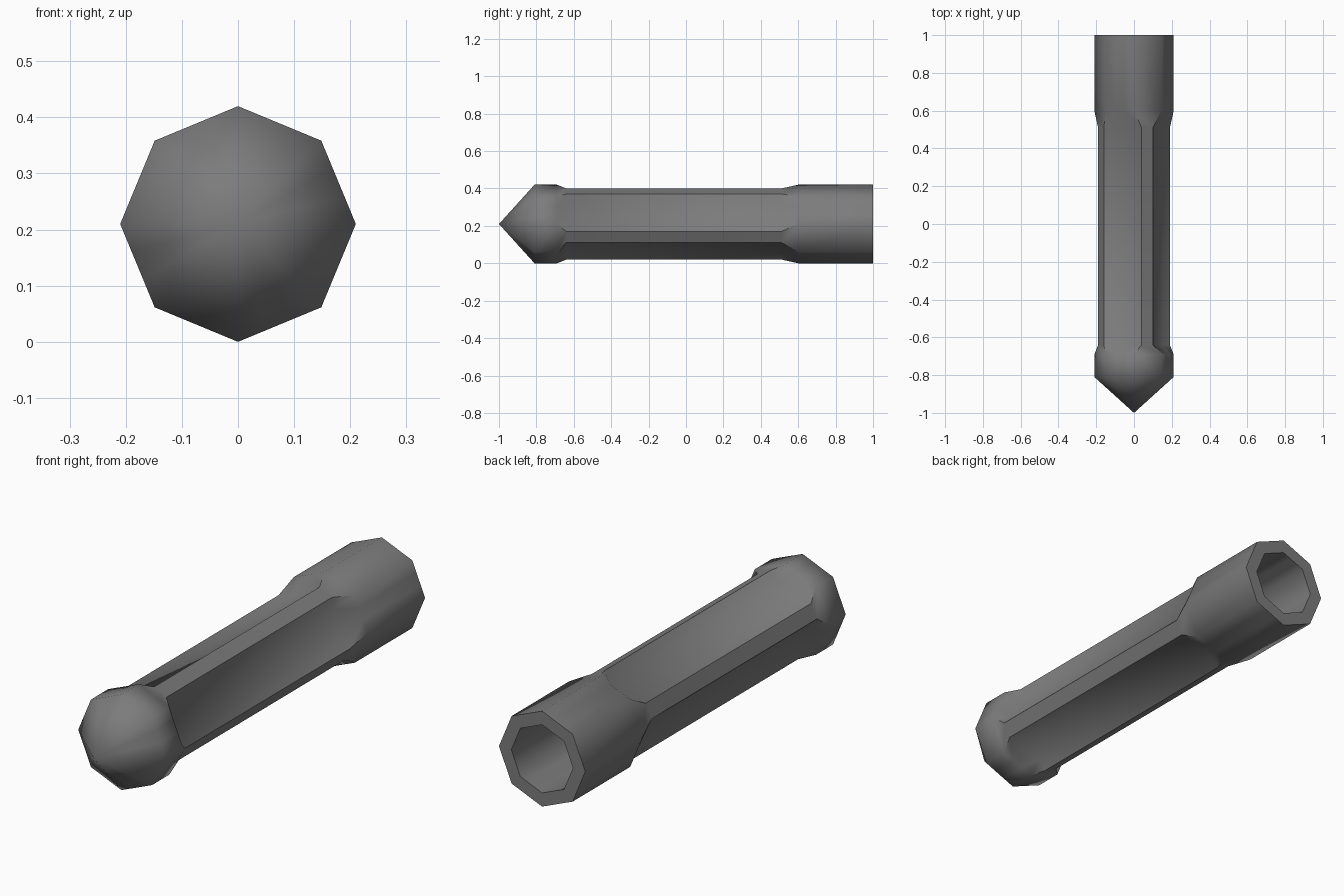
import bpy, bmesh, math

cube = bpy.data.objects.get("Cube")
if cube:
    bpy.data.objects.remove(cube, do_unlink=True)

CENTRE = 0.21
H = math.sqrt(0.5)
CORE = 0.152

# One quarter of the shank: lobe edge, lobe heel, then two corners of the core
SHANK_QUARTER = [(0.04, 0.19), (0.10, 0.16), (CORE * H, CORE * H), (CORE, 0)]
# Matching quarter of a unit octagon, with two extra points along one side
OCTAGON_QUARTER = [(0, 1), (H, H)] + [(H + (1 - H) * t, H * (1 - t)) for t in (1 / 3, 2 / 3)]


def section(quarter, scale=1.0):
    """Repeat a quarter section four times around the axis."""
    points = []
    for k in range(4):
        c, s = round(math.cos(k * math.pi / 2)), round(math.sin(k * math.pi / 2))
        points += [((x * c + z * s) * scale, (z * c - x * s) * scale) for x, z in quarter]
    return points


metal = bpy.data.materials.new("dark grey metal")
metal.use_nodes = True
colour = (0.2, 0.2, 0.2, 1)
metal.diffuse_color = colour
metal.node_tree.nodes["Principled BSDF"].inputs["Base Color"].default_value = colour

# Stations from the bottom of the bore, out over the socket, to the point
shank = section(SHANK_QUARTER)
bore = section(OCTAGON_QUARTER, 0.15)
collar = section(OCTAGON_QUARTER, 0.21)
stations = [
    (-0.55, bore),
    (1.0, bore),
    (1.0, collar),
    (0.6, collar),
    (0.51, shank),
    (-0.64, shank),
    (-0.69, collar),
    (-0.81, collar),
]

bm = bmesh.new()
rings = [[bm.verts.new((x, y, z + CENTRE)) for x, z in pts] for y, pts in stations]
n = len(shank)
for a, b in zip(rings, rings[1:]):
    for i in range(n):
        j = (i + 1) % n
        bm.faces.new((a[i], a[j], b[j], b[i]))
bm.faces.new(rings[0])
tip = bm.verts.new((0, -1, CENTRE))
for i in range(n):
    bm.faces.new((rings[-1][i], rings[-1][(i + 1) % n], tip))
bmesh.ops.recalc_face_normals(bm, faces=bm.faces)

mesh = bpy.data.meshes.new("fluted_pointed_tube")
bm.to_mesh(mesh)
bm.free()
mesh.materials.append(metal)
tube = bpy.data.objects.new("fluted_pointed_tube", mesh)
bpy.context.collection.objects.link(tube)

bpy.ops.object.select_all(action="DESELECT")
tube.select_set(True)
bpy.context.view_layer.objects.active = tube
bpy.ops.object.shade_smooth_by_angle(angle=math.radians(50))
